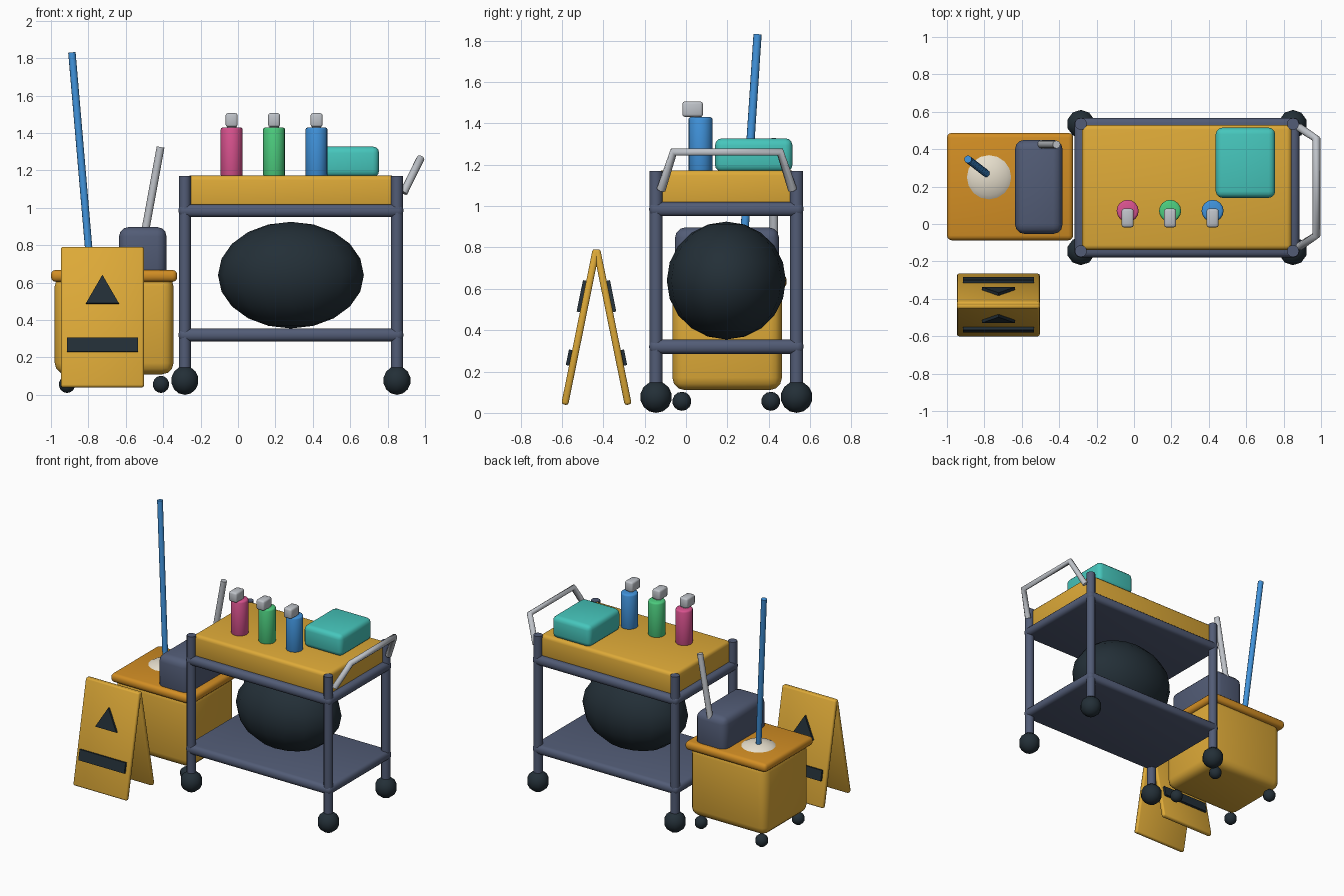
import bpy, bmesh, math
from mathutils import Matrix, Vector

if "Cube" in bpy.data.objects:
    bpy.data.objects.remove(bpy.data.objects["Cube"])


def material(name, rgb):
    lin = [((c / 255 + 0.055) / 1.055) ** 2.4 for c in rgb]
    m = bpy.data.materials.new(name)
    m.diffuse_color = (*lin, 1)
    m.use_nodes = True
    m.node_tree.nodes["Principled BSDF"].inputs["Base Color"].default_value = m.diffuse_color
    return m


YELLOW = material("yellow", (222, 170, 56))
ORANGE = material("orange", (210, 142, 36))
SLATE = material("slate", (82, 92, 118))
BLACK = material("black", (35, 47, 55))
GREY = material("light_grey", (190, 194, 200))
CREAM = material("cream", (230, 222, 204))
TEAL = material("teal", (70, 198, 188))
PINK = material("pink", (216, 82, 142))
GREEN = material("green", (76, 204, 126))
BLUE = material("blue", (64, 146, 218))


def finish(name, bm, mat, matrix=Matrix()):
    me = bpy.data.meshes.new(name)
    bm.transform(matrix)
    bmesh.ops.recalc_face_normals(bm, faces=bm.faces)
    bm.to_mesh(me)
    bm.free()
    me.materials.append(mat)
    ob = bpy.data.objects.new(name, me)
    bpy.context.collection.objects.link(ob)
    return ob


def box(name, xr, yr, zr, mat, bevel=0.0, matrix=Matrix(), segs=3):
    """Rounded box given by its x, y and z ranges."""
    bm = bmesh.new()
    bmesh.ops.create_cube(bm, size=1)
    for v in bm.verts:
        v.co = [r[0] + (c + 0.5) * (r[1] - r[0]) for c, r in zip(v.co, (xr, yr, zr))]
    if bevel:
        bmesh.ops.bevel(bm, geom=bm.edges[:], offset=bevel, segments=segs,
                        profile=0.5, affect='EDGES')
    return finish(name, bm, mat, matrix)


def rod(name, a, b, r, mat, sides=12, bevel=0.0):
    """Cylinder between two points."""
    a, b = Vector(a), Vector(b)
    bm = bmesh.new()
    bmesh.ops.create_cone(bm, cap_ends=True, segments=sides, radius1=r, radius2=r,
                          depth=(b - a).length)
    if bevel:
        rims = [e for e in bm.edges if abs(e.verts[0].co.z - e.verts[1].co.z) < 1e-5]
        bmesh.ops.bevel(bm, geom=rims, offset=bevel, segments=2, profile=0.5, affect='EDGES')
    rot = (b - a).to_track_quat('Z', 'Y').to_matrix().to_4x4()
    return finish(name, bm, mat, Matrix.Translation((a + b) / 2) @ rot)


def ball(name, centre, radii, mat, segs, rings):
    bm = bmesh.new()
    bmesh.ops.create_uvsphere(bm, u_segments=segs, v_segments=rings, radius=1)
    return finish(name, bm, mat, Matrix.Translation(centre) @ Matrix.Diagonal((*radii, 1)))


# cart frame: posts, wheels, two shelves
for x, sx in ((-0.284, "left"), (0.85, "right")):
    for y, sy in ((-0.145, "front"), (0.535, "back")):
        rod(f"post_{sy}_{sx}", (x, y, 0.08), (x, y, 1.17), 0.032, SLATE)
        ball(f"cart_wheel_{sy}_{sx}", (x, y, 0.077), (0.077,) * 3, BLACK, 10, 7)
for name, z in (("lower_shelf", 0.32), ("upper_shelf", 0.985)):
    box(name, (-0.318, 0.884), (-0.178, 0.568), (z - 0.034, z + 0.034), SLATE, 0.028)

# tray on top and hanging bag below
box("top_tray", (-0.278, 0.842), (-0.138, 0.53), (1.0, 1.173), YELLOW, 0.025)
ball("rubbish_bag", (0.283, 0.195, 0.64), (0.39, 0.288, 0.285), BLACK, 16, 10)

# push handle
curve = bpy.data.curves.new("push_handle", 'CURVE')
curve.dimensions = '3D'
curve.bevel_depth = 0.022
curve.bevel_resolution = 2
curve.use_fill_caps = True
path = [(0.885, -0.12, 1.08), (0.975, -0.06, 1.262), (0.975, 0.455, 1.262), (0.885, 0.515, 1.08)]
spline = curve.splines.new('POLY')
spline.points.add(len(path) - 1)
for p, co in zip(spline.points, path):
    p.co = (*co, 1)
curve.materials.append(GREY)
bpy.context.collection.objects.link(bpy.data.objects.new("push_handle", curve))

# spray bottles
for i, (x, mat) in enumerate(((-0.034, PINK), (0.193, GREEN), (0.42, BLUE))):
    rod(f"bottle_{i + 1}", (x, 0.07, 1.165), (x, 0.07, 1.43), 0.059, mat, 16, 0.012)
    rod(f"bottle_neck_{i + 1}", (x, 0.05, 1.42), (x, 0.05, 1.45), 0.025, GREY)
    box(f"spray_head_{i + 1}", (x - 0.032, x + 0.032), (-0.018, 0.082), (1.432, 1.506),
        GREY, 0.012, segs=2)

# folded cloth box
box("cloth_stack", (0.437, 0.755), (0.14, 0.515), (1.165, 1.328), TEAL, 0.035)

# mop bucket
box("bucket", (-0.98, -0.345), (-0.066, 0.464), (0.11, 0.64), YELLOW, 0.06)
box("bucket_rim", (-1.0, -0.325), (-0.087, 0.487), (0.604, 0.668), ORANGE, 0.026)
box("wringer", (-0.636, -0.382), (-0.053, 0.45), (0.62, 0.897), SLATE, 0.05)
rod("wringer_handle", (-0.519, 0.425, 0.75), (-0.414, 0.425, 1.325), 0.021, GREY)
for x in (-0.914, -0.412):
    for y in (-0.02, 0.41):
        ball("bucket_caster", (x, y, 0.056), (0.046,) * 3, BLACK, 10, 7)

# mop
ball("mop_head", (-0.775, 0.25, 0.6), (0.165, 0.165, 0.1), CREAM, 16, 10)
rod("mop_handle", (-0.787, 0.268, 0.65), (-0.888, 0.346, 1.83), 0.02, BLUE)

# folding floor sign: two leaning panels with raised triangle and stripe
for k, side in enumerate(("front", "back")):
    m = (Matrix.Translation((-0.725, -0.433, 0.415)) @ Matrix.Rotation(k * math.pi, 4, 'Z')
         @ Matrix.Translation((0, -0.0775, 0)) @ Matrix.Rotation(-0.2, 4, 'X'))
    box(f"sign_panel_{side}", (-0.222, 0.222), (-0.017, 0.017), (-0.383, 0.383),
        YELLOW, 0.012, m, 2)
    box(f"sign_stripe_{side}", (-0.19, 0.19), (-0.033, -0.01), (-0.194, -0.117), BLACK, 0, m)
    bm = bmesh.new()
    tri = [bm.verts.new((x, -0.01, z)) for x, z in ((-0.088, 0.07), (0.088, 0.07), (0, 0.225))]
    out = bmesh.ops.extrude_face_region(bm, geom=[bm.faces.new(tri)])
    for v in out["geom"]:
        if isinstance(v, bmesh.types.BMVert):
            v.co.y = -0.033
    bm.faces.ensure_lookup_table()
    finish(f"sign_triangle_{side}", bm, BLACK, m)

# smooth rounded parts, keep real corners sharp
for ob in bpy.context.scene.objects:
    if ob.type == 'MESH':
        ob.select_set(True)
        bpy.context.view_layer.objects.active = ob
bpy.ops.object.shade_smooth_by_angle(angle=math.radians(50))
